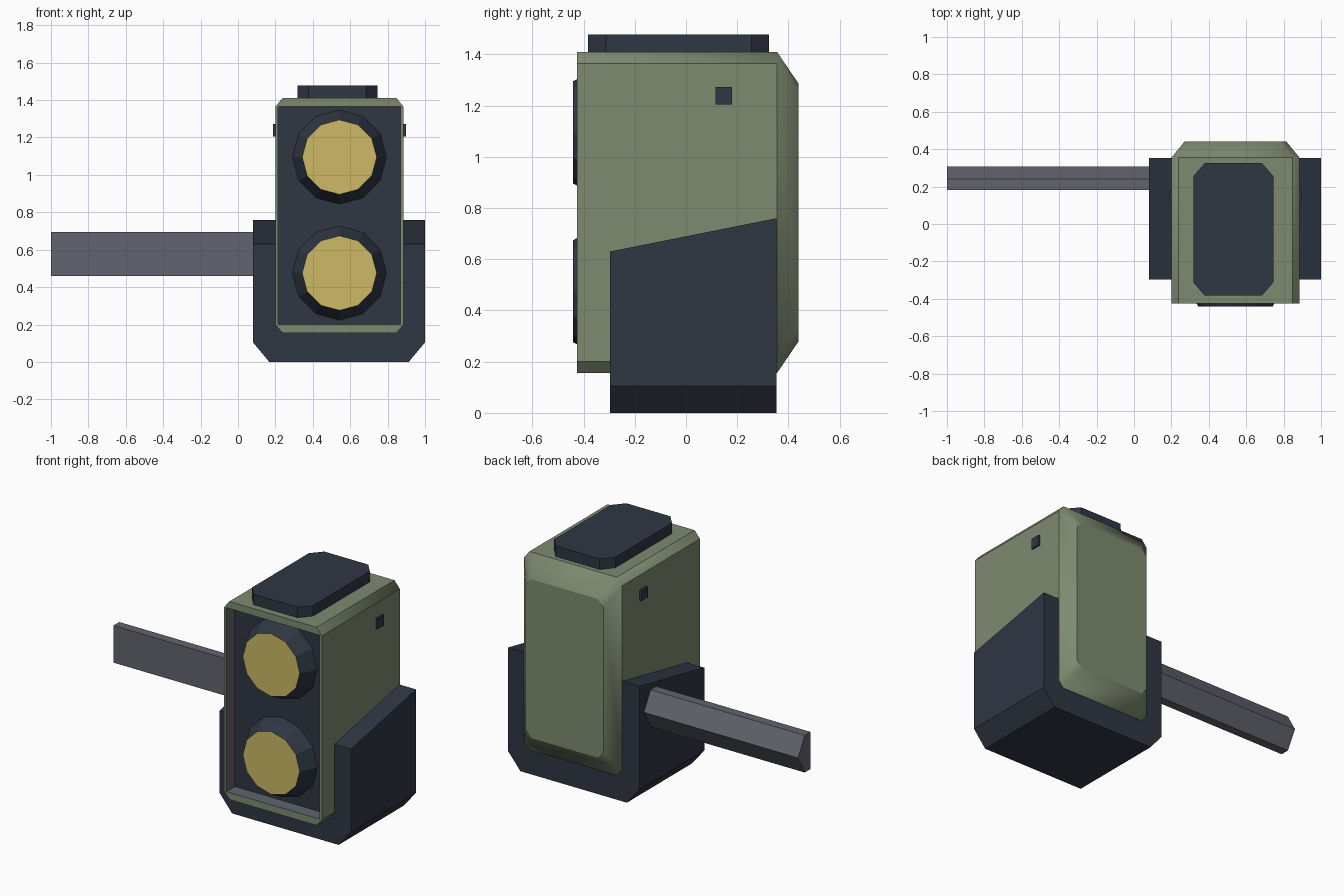
import bpy, bmesh, math

if "Cube" in bpy.data.objects:
    bpy.data.objects.remove(bpy.data.objects["Cube"])


def srgb(h):
    vals = [int(h[i:i + 2], 16) / 255 for i in (0, 2, 4)]
    return [v / 12.92 if v <= 0.04045 else ((v + 0.055) / 1.055) ** 2.4 for v in vals] + [1]


def material(name, h):
    m = bpy.data.materials.new(name)
    m.diffuse_color = srgb(h)
    m.use_nodes = True
    m.node_tree.nodes["Principled BSDF"].inputs["Base Color"].default_value = m.diffuse_color
    return m


GREEN = material("sage_green", "7E8A70")
NAVY = material("dark_navy", "2F3744")
GREY = material("steel_grey", "62646E")
YELLOW = material("lamp_yellow", "CDBA65")


def loft(name, rings, mats, walls=None, start=0, end=0, smooth=()):
    """Skin equal-length closed rings and cap both ends.
    walls: material slot per band; start/end: cap slots; smooth: (band, side) pairs."""
    bm = bmesh.new()
    vs = [[bm.verts.new(p) for p in r] for r in rings]
    n = len(rings[0])
    for b in range(len(rings) - 1):
        for i in range(n):
            j = (i + 1) % n
            f = bm.faces.new((vs[b][i], vs[b][j], vs[b + 1][j], vs[b + 1][i]))
            f.material_index = walls[b] if walls else 0
            f.smooth = (b, i) in smooth
    bm.faces.new(vs[0]).material_index = start
    bm.faces.new(vs[-1]).material_index = end
    bmesh.ops.recalc_face_normals(bm, faces=bm.faces)
    me = bpy.data.meshes.new(name)
    bm.to_mesh(me)
    bm.free()
    for m in mats:
        me.materials.append(m)
    ob = bpy.data.objects.new(name, me)
    bpy.context.collection.objects.link(ob)
    return ob


def octagon(a0, a1, b0, b1, ca, cb):
    """Rectangle with cut corners; odd-numbered sides are the cuts."""
    return [(a0 + ca, b0), (a1 - ca, b0), (a1, b0 + cb), (a1, b1 - cb),
            (a1 - ca, b1), (a0 + ca, b1), (a0, b1 - cb), (a0, b0 + cb)]


def at_y(pts, y):
    return [(x, y, z) for x, z in pts]


CX = 0.5425  # centre line of the lamp housing

# Housing: bevelled back, chamfered long edges, recessed front panel
outer = octagon(0.2, 0.885, 0.155, 1.41, 0.037, 0.045)
back = octagon(0.27, 0.815, 0.28, 1.285, 0.04, 0.045)
recess = octagon(0.215, 0.87, 0.2, 1.365, 0.002, 0.002)
soft = {(0, i) for i in range(8)} | {(1, i) for i in (1, 3, 5, 7)}
loft("lamp_housing",
     [at_y(back, 0.44), at_y(outer, 0.355), at_y(outer, -0.425),
      at_y(recess, -0.425), at_y(recess, -0.34)],
     [GREEN, GREY, NAVY], walls=[0, 0, 0, 1], start=0, end=2, smooth=soft)

# Two twelve-sided lamps with yellow fronts
for name, z in (("upper_lamp", 1.095), ("lower_lamp", 0.475)):
    rings = []
    for r, y in ((0.254, -0.335), (0.199, -0.442)):
        rings.append([(CX + r * math.cos(k * math.pi / 6), y, z + r * math.sin(k * math.pi / 6))
                      for k in range(12)])
    loft(name, rings, [NAVY, YELLOW], end=1)

# Cap plate on the roof
cap = octagon(0.317, 0.745, -0.382, 0.325, 0.06, 0.07)
loft("roof_cap", [[(x, y, z) for x, y in cap] for z in (1.40, 1.477)], [NAVY])

# Small studs on both sides
for name, x0, x1 in (("left_stud", 0.187, 0.21), ("right_stud", 0.875, 0.898)):
    loft(name, [[(x, 0.115, 1.205), (x, 0.18, 1.205), (x, 0.18, 1.272), (x, 0.115, 1.272)]
                for x in (x0, x1)], [NAVY])


# U-shaped cradle whose arms rise towards the back
def cradle_section(y, top):
    return at_y([(0.08, top), (0.08, 0.105), (0.167, 0), (0.913, 0), (1, 0.105), (1, top),
                 (0.88, top), (0.88, 0.21), (0.84, 0.16),
                 (0.245, 0.16), (0.205, 0.21), (0.205, top)], y)


loft("cradle", [cradle_section(-0.297, 0.63), cradle_section(0.353, 0.76)], [NAVY])

# Mounting arm: flat front, pointed back
arm = [(0.182, 0.46), (0.182, 0.695), (0.24, 0.695), (0.307, 0.578), (0.24, 0.46)]
loft("mounting_arm", [[(x, y, z) for y, z in arm] for x in (-1, 0.1)], [GREY])
